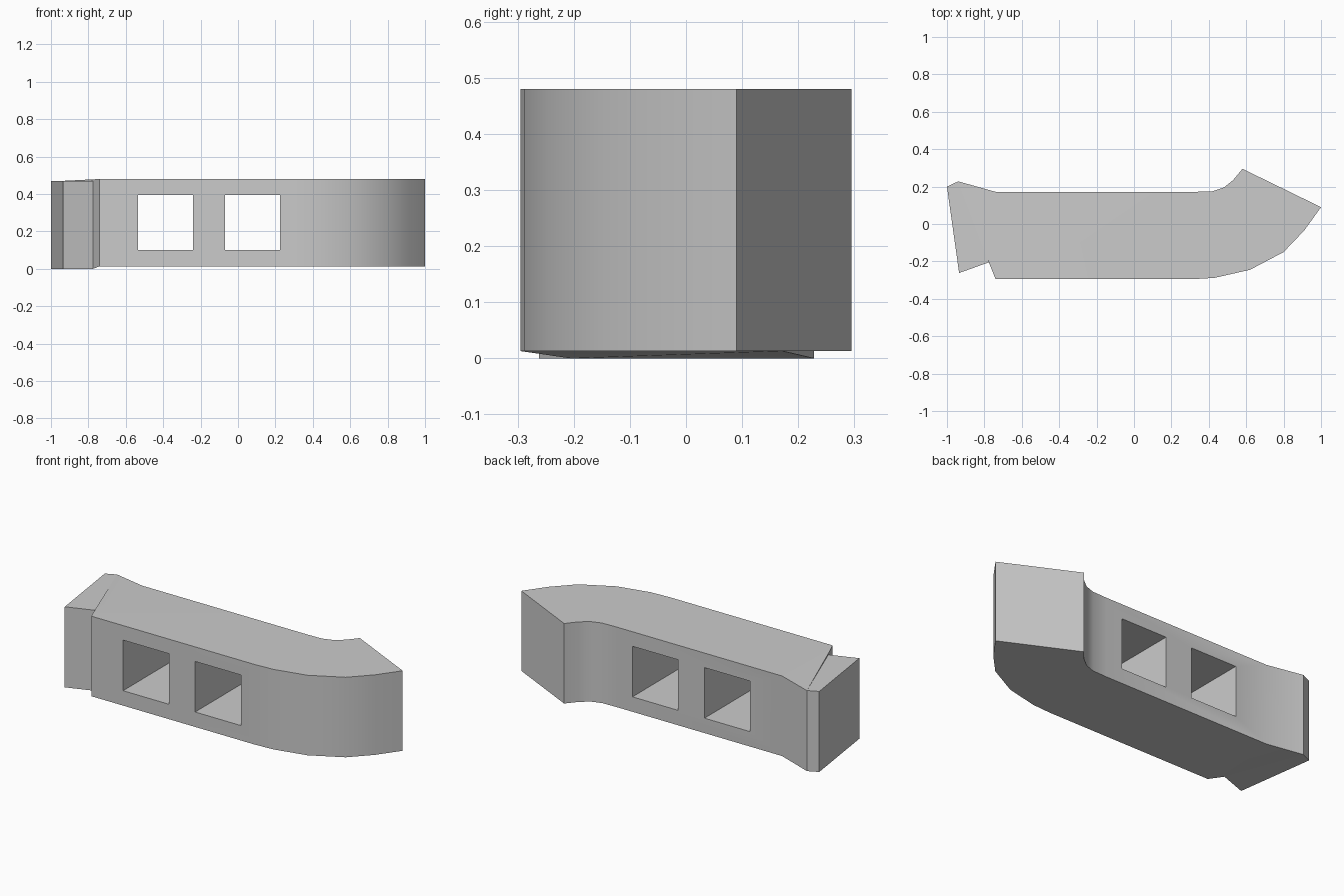
import bpy, bmesh
from math import radians

cube = bpy.data.objects.get("Cube")
if cube:
    bpy.data.objects.remove(cube, do_unlink=True)

LOW, HIGH = 0.013, 0.48
BLOCK_HIGH = 0.47

grey = bpy.data.materials.new("plain grey")
grey.use_nodes = True
grey.diffuse_color = (0.6, 0.6, 0.6, 1)
grey.node_tree.nodes["Principled BSDF"].inputs["Base Color"].default_value = (0.6, 0.6, 0.6, 1)


def prism(name, outline, bottom, top, creases=()):
    """Vertical prism on a counter-clockwise outline; heights are functions of the point."""
    bm = bmesh.new()
    lower = [bm.verts.new((x, y, bottom(x, y))) for x, y in outline]
    upper = [bm.verts.new((x, y, top(x, y))) for x, y in outline]
    caps = [bm.faces.new(lower[::-1]), bm.faces.new(upper)]
    n = len(outline)
    for i in range(n):
        j = (i + 1) % n
        bm.faces.new((lower[i], lower[j], upper[j], upper[i]))
    # split the caps where they bend
    for a, b in creases:
        bmesh.utils.face_split(caps[0], lower[a], lower[b])
        bmesh.utils.face_split(caps[1], upper[a], upper[b])
    bmesh.ops.recalc_face_normals(bm, faces=bm.faces)
    mesh = bpy.data.meshes.new(name)
    bm.to_mesh(mesh)
    bm.free()
    mesh.materials.append(grey)
    obj = bpy.data.objects.new(name, mesh)
    bpy.context.collection.objects.link(obj)
    return obj


def activate(obj):
    bpy.ops.object.select_all(action="DESELECT")
    obj.select_set(True)
    bpy.context.view_layer.objects.active = obj


# Main body: straight bar, curved pointed end, bent tail that meets the end block
body_outline = [
    (-0.74, -0.295), (0.31, -0.295), (0.43, -0.288), (0.62, -0.245),
    (0.80, -0.15), (0.91, -0.035), (1.0, 0.09), (0.58, 0.295),
    (0.53, 0.235), (0.48, 0.195), (0.42, 0.175), (0.33, 0.172),
    (-0.74, 0.172), (-0.94, 0.228), (-0.776, -0.205),
]


def body_bottom(x, y):
    return 0.0 if x < -0.75 else LOW


def body_top(x, y):
    return HIGH - 0.05 * max(0, -0.74 - x)


body = prism("body", body_outline, body_bottom, body_top, creases=[(0, 12)])

# Two square openings straight through the body
for centre in (-0.3875, 0.0775):
    half = 0.1475
    cutter = prism("window_cutter",
                   [(centre - half, -0.5), (centre + half, -0.5),
                    (centre + half, 0.5), (centre - half, 0.5)],
                   lambda x, y: 0.1, lambda x, y: 0.395)
    cutter.hide_render = True
    cut = body.modifiers.new("window", "BOOLEAN")
    cut.operation = "DIFFERENCE"
    cut.solver = "EXACT"
    cut.object = cutter
    activate(body)
    bpy.ops.object.modifier_apply(modifier=cut.name)
    bpy.data.objects.remove(cutter, do_unlink=True)

activate(body)
bpy.ops.object.shade_smooth_by_angle(angle=radians(30))

# Slanted end block
prism("end_block",
      [(-1.0, 0.20), (-0.935, -0.262), (-0.776, -0.205), (-0.94, 0.228)],
      lambda x, y: 0.0, lambda x, y: BLOCK_HIGH)
